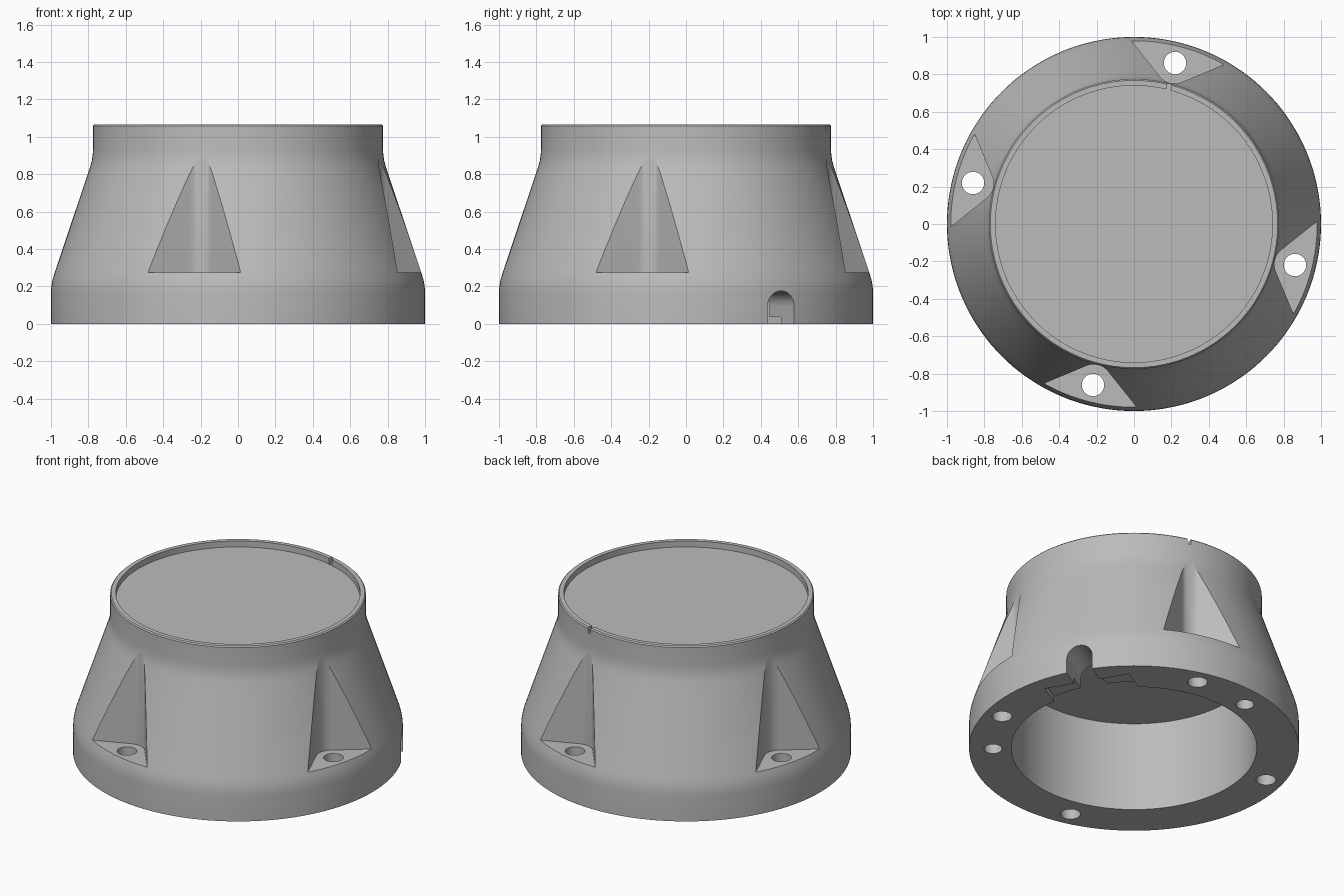
import bpy, bmesh, math
from mathutils import Matrix, Vector

cube = bpy.data.objects.get("Cube")
if cube:
    bpy.data.objects.remove(cube, do_unlink=True)

grey = bpy.data.materials.new("plain_grey")
grey.use_nodes = True
colour = (0.5, 0.5, 0.5, 1)
grey.diffuse_color = colour
grey.node_tree.nodes["Principled BSDF"].inputs["Base Color"].default_value = colour

Z = Vector((0, 0, 1))
PORT = 30.6      # direction of the cable port, degrees
POCKET = 75.7    # direction of the first bolt pocket


def new_object(name, bm):
    bmesh.ops.recalc_face_normals(bm, faces=bm.faces)
    mesh = bpy.data.meshes.new(name)
    bm.to_mesh(mesh)
    bm.free()
    obj = bpy.data.objects.new(name, mesh)
    bpy.context.collection.objects.link(obj)
    return obj


def lathe(name, profile, steps):
    """Revolve a profile of (radius, height) points about z."""
    bm = bmesh.new()
    verts = [bm.verts.new((r, 0, z)) for r, z in profile]
    edges = [bm.edges.new(pair) for pair in zip(verts, verts[1:])]
    bmesh.ops.spin(bm, geom=verts + edges, axis=Z, cent=(0, 0, 0),
                   angle=math.tau, steps=steps, use_duplicate=False)
    bmesh.ops.remove_doubles(bm, verts=bm.verts, dist=1e-4)
    return new_object(name, bm)


def prism(points, depth, angle):
    """Extrude a closed outline, then turn it about z."""
    bm = bmesh.new()
    face = bm.faces.new([bm.verts.new(p) for p in points])
    out = bmesh.ops.extrude_face_region(bm, geom=[face])
    moved = [v for v in out["geom"] if isinstance(v, bmesh.types.BMVert)]
    bmesh.ops.translate(bm, verts=moved, vec=depth)
    bmesh.ops.rotate(bm, verts=bm.verts, cent=(0, 0, 0),
                     matrix=Matrix.Rotation(math.radians(angle), 3, 'Z'))
    cutter = new_object("cutter", bm)
    cutter.hide_render = True
    return cutter


def arc(cx, cy, r, start, end, n):
    steps = [math.radians(start + (end - start) * i / n) for i in range(n + 1)]
    return [(cx + r * math.cos(a), cy + r * math.sin(a)) for a in steps]


def hole(x, y, r, low, high, angle, n=32):
    ring = arc(x, y, r, 0, 360, n)[:-1]
    return prism([(px, py, low) for px, py in ring], Z * (high - low), angle)


def box(x0, x1, half, z0, z1, angle):
    outline = [(x0, -half, z0), (x1, -half, z0), (x1, half, z0), (x0, half, z0)]
    return prism(outline, Z * (z1 - z0), angle)


# Flared body: open skirt below, solid deck with a shallow recess on top
body = lathe("flared_base", [
    (0, 0.6), (0.744, 0.6), (0.744, 0), (1, 0), (1, 0.17), (0.998, 0.2),
    (0.993, 0.23), (0.984, 0.262), (0.973, 0.295), (0.802, 0.805),
    (0.789, 0.845), (0.781, 0.875), (0.777, 0.905), (0.775, 0.935),
    (0.775, 1.058), (0.768, 1.065), (0.74, 1.065), (0.74, 1.025), (0, 1.025)], 144)

cutters = []

# Four bolt pockets: rounded wedge above a flat seat, with a through hole
tip = arc(0.878, 0, 0.1, 143, 217, 12)
slope = math.radians(53)
reach = 0.5
start, end = tip[0], tip[-1]
dx, dy = reach * math.cos(slope), reach * math.sin(slope)
wedge = [(start[0] + dx, start[1] + dy)] + tip + [(end[0] + dx, end[1] - dy)]
for i in range(4):
    turn = POCKET + 90 * i
    cutters.append(prism([(x, y, 0.275) for x, y in wedge], Z * 0.65, turn))
    cutters.append(hole(0.888, 0, 0.06, -0.1, 0.4, turn))

# Two blind holes in the underside
for side in (-1, 1):
    cutters.append(hole(0.855, 0, 0.055, -0.1, 0.2, PORT + side * 71.2))

# Arched cable port, running from the hollow to the outside
arch = [(-0.082, -0.1)] + arc(0, 0.094, 0.082, 180, 0, 16) + [(0.082, -0.1)]
cutters.append(prism([(0.6, y, z) for y, z in arch], Vector((0.6, 0, 0)), PORT))

# Shallow clamp recess with two small screw holes
cutters.append(box(0.6, 0.86, 0.27, -0.1, 0.035, PORT))
for side in (-1, 1):
    cutters.append(hole(0.81, side * 0.2, 0.014, -0.05, 0.12, PORT, 12))

# Small index notch in the rim
cutters.append(box(0.72, 0.82, 0.012, 1.027, 1.2, POCKET))

for cutter in cutters:
    mod = body.modifiers.new("cut", 'BOOLEAN')
    mod.operation = 'DIFFERENCE'
    mod.solver = 'EXACT'
    mod.object = cutter

# Bake the cuts and discard the cutters
graph = bpy.context.evaluated_depsgraph_get()
baked = bpy.data.meshes.new_from_object(body.evaluated_get(graph))
body.modifiers.clear()
body.data = baked
for cutter in cutters:
    bpy.data.objects.remove(cutter, do_unlink=True)

body.data.materials.clear()
body.data.materials.append(grey)
bpy.ops.object.select_all(action='DESELECT')
body.select_set(True)
bpy.context.view_layer.objects.active = body
bpy.ops.object.shade_smooth_by_angle(angle=math.radians(25))
